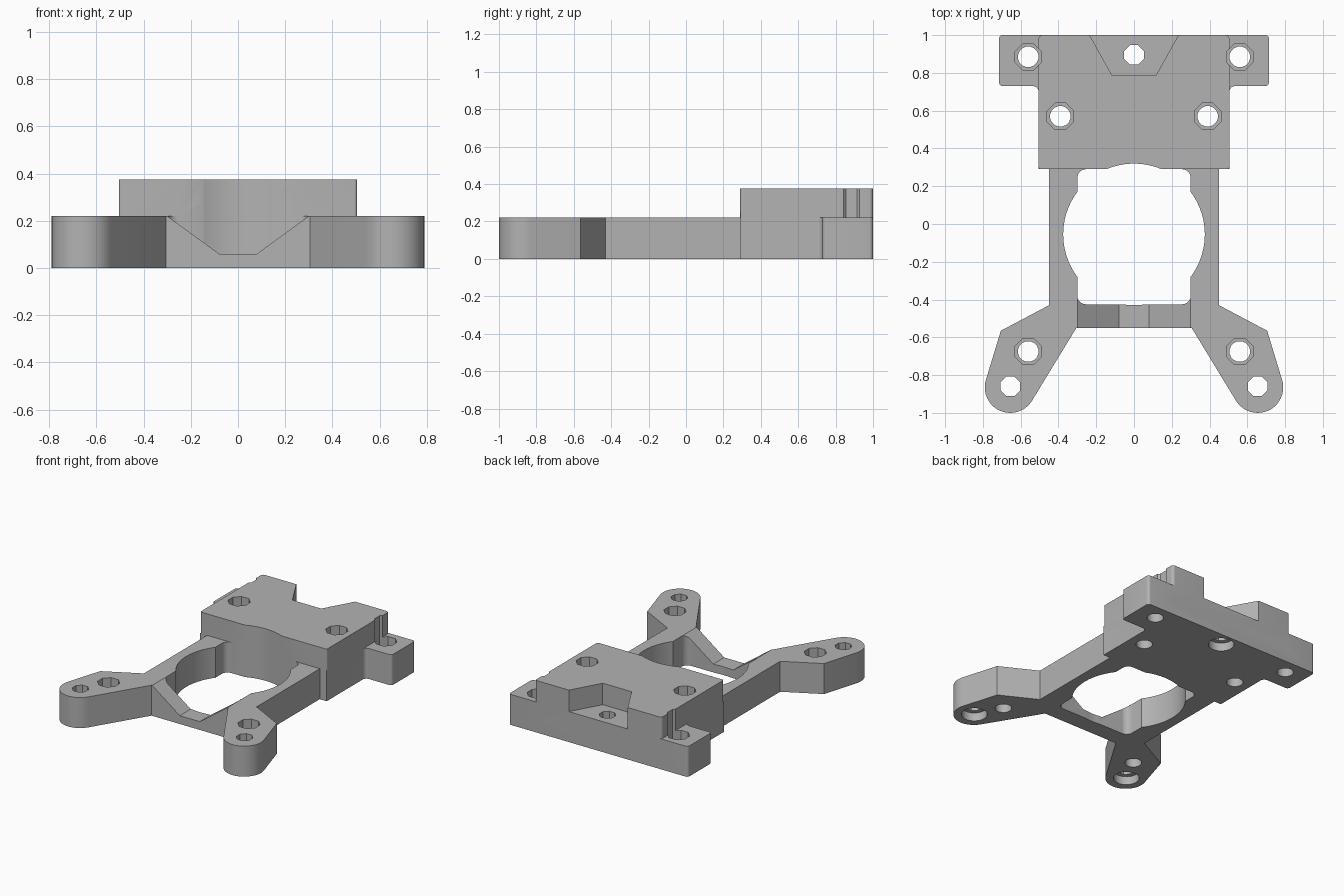
import bpy, bmesh, math
from mathutils import Vector

cube = bpy.data.objects.get("Cube")
if cube:
    bpy.data.objects.remove(cube, do_unlink=True)

grey = bpy.data.materials.new("light grey")
grey.use_nodes = True
colour = (0.45, 0.45, 0.45, 1)
grey.diffuse_color = colour
grey.node_tree.nodes["Principled BSDF"].inputs["Base Color"].default_value = colour


def rounded(corners, steps=5):
    """Outline from (x, y, radius) corners, each filleted."""
    out = []
    n = len(corners)
    for i, (x, y, r) in enumerate(corners):
        p = Vector((x, y))
        if r == 0:
            out.append(p)
            continue
        a = (Vector(corners[i - 1][:2]) - p).normalized()
        b = (Vector(corners[(i + 1) % n][:2]) - p).normalized()
        half = a.angle(b) / 2
        centre = p + (a + b).normalized() * r / math.sin(half)
        start = p + a * r / math.tan(half) - centre
        end = p + b * r / math.tan(half) - centre
        for k in range(steps + 1):
            t = k / steps
            out.append(centre + start.lerp(end, t).normalized() * r)
    return out


def mirrored(half):
    """Close a right-hand half outline across x = 0."""
    return half + [(-x, y, r) for x, y, r in reversed(half)]


def arc(cx, cy, r, a0, a1, steps):
    angles = [math.radians(a0 + (a1 - a0) * k / steps) for k in range(steps + 1)]
    return [(cx + r * math.cos(a), cy + r * math.sin(a), 0) for a in angles]


def prism(name, outline, low, high, upright=False):
    """Extrude an outline along z, or along y when upright."""
    bm = bmesh.new()

    def place(p, h):
        return (p[0], h, p[1]) if upright else (p[0], p[1], h)
    face = bm.faces.new([bm.verts.new(place(p, low)) for p in outline])
    top = bmesh.ops.extrude_face_region(bm, geom=[face])["geom"]
    shift = (0, high - low, 0) if upright else (0, 0, high - low)
    bmesh.ops.translate(bm, vec=shift, verts=[v for v in top if isinstance(v, bmesh.types.BMVert)])
    bmesh.ops.recalc_face_normals(bm, faces=bm.faces)
    mesh = bpy.data.meshes.new(name)
    bm.to_mesh(mesh)
    bm.free()
    mesh.materials.append(grey)
    obj = bpy.data.objects.new(name, mesh)
    bpy.context.collection.objects.link(obj)
    return obj


def combine(target, tool, operation):
    tool.hide_render = True
    bpy.context.view_layer.objects.active = target
    mod = target.modifiers.new("combine", "BOOLEAN")
    mod.operation, mod.solver, mod.object = operation, "EXACT", tool
    bpy.ops.object.modifier_apply(modifier=mod.name)
    bpy.data.objects.remove(tool, do_unlink=True)


def bore(x, y, r, low, high, sides):
    turn = 180 / sides
    ring = arc(x, y, r, turn, 360 + turn, sides)[:-1]
    combine(body, prism("bore", ring, low, high), "DIFFERENCE")


PLATE, TOP = 0.22, 0.375

# Base plate with splayed legs and rear wings
half = [(0.305, -0.55, 0)] + arc(0.655, -0.865, 0.135, -148, 17, 20) + [
    (0.705, -0.565, 0), (0.45, -0.43, 0), (0.45, 0.29, 0), (0.505, 0.29, 0),
    (0.505, 0.73, 0.03), (0.715, 0.73, 0.02), (0.715, 1, 0.02)]
body = prism("mounting_bracket", rounded(mirrored(half)), 0, PLATE)

# Raised rear block
block = mirrored([(0.505, 0.29, 0.012), (0.505, 1, 0.02)])
combine(body, prism("raised_block", rounded(block), 0.1, TOP), "UNION")

# Central opening: rounded square joined with a circle
opening = prism("opening", rounded(mirrored([(0.3, -0.425, 0.045), (0.3, 0.29, 0.045)])), -0.1, 0.5)
circle = arc(0, -0.055, 0.375, 0, 360, 64)[:-1]
combine(opening, prism("round_opening", circle, -0.2, 0.6), "UNION")
combine(body, opening, "DIFFERENCE")

# Sloped notch in the front bar
notch = [(-0.3, PLATE), (-0.08, 0.06), (0.08, 0.06), (0.3, PLATE), (0.3, 0.3), (-0.3, 0.3)]
combine(body, prism("notch", notch, -0.6, -0.4, upright=True), "DIFFERENCE")

# Tapered pocket in the rear edge of the block
pocket = mirrored([(0.115, 0.785, 0), (0.235, 1, 0), (0.235, 1.1, 0)])
combine(body, prism("pocket", rounded(pocket), PLATE, 0.5), "DIFFERENCE")

# Screw holes with wide eight-sided recesses open at the top
for x, y in ((0.56, 0.885), (0.39, 0.57), (0.56, -0.675)):
    for side in (-1, 1):
        bore(side * x, y, 0.055, -0.1, 0.5, 16)
        bore(side * x, y, 0.075, 0.06, 0.5, 8)

# Holes with wide round recesses open at the bottom
for x, y in ((-0.655, -0.86), (0.655, -0.86), (0, 0.895)):
    bore(x, y, 0.056, -0.1, 0.5, 8)
    bore(x, y, 0.085, -0.1, 0.06, 20)

bpy.ops.object.select_all(action="DESELECT")
body.select_set(True)
bpy.context.view_layer.objects.active = body
bpy.ops.object.shade_smooth_by_angle(angle=math.radians(30))
